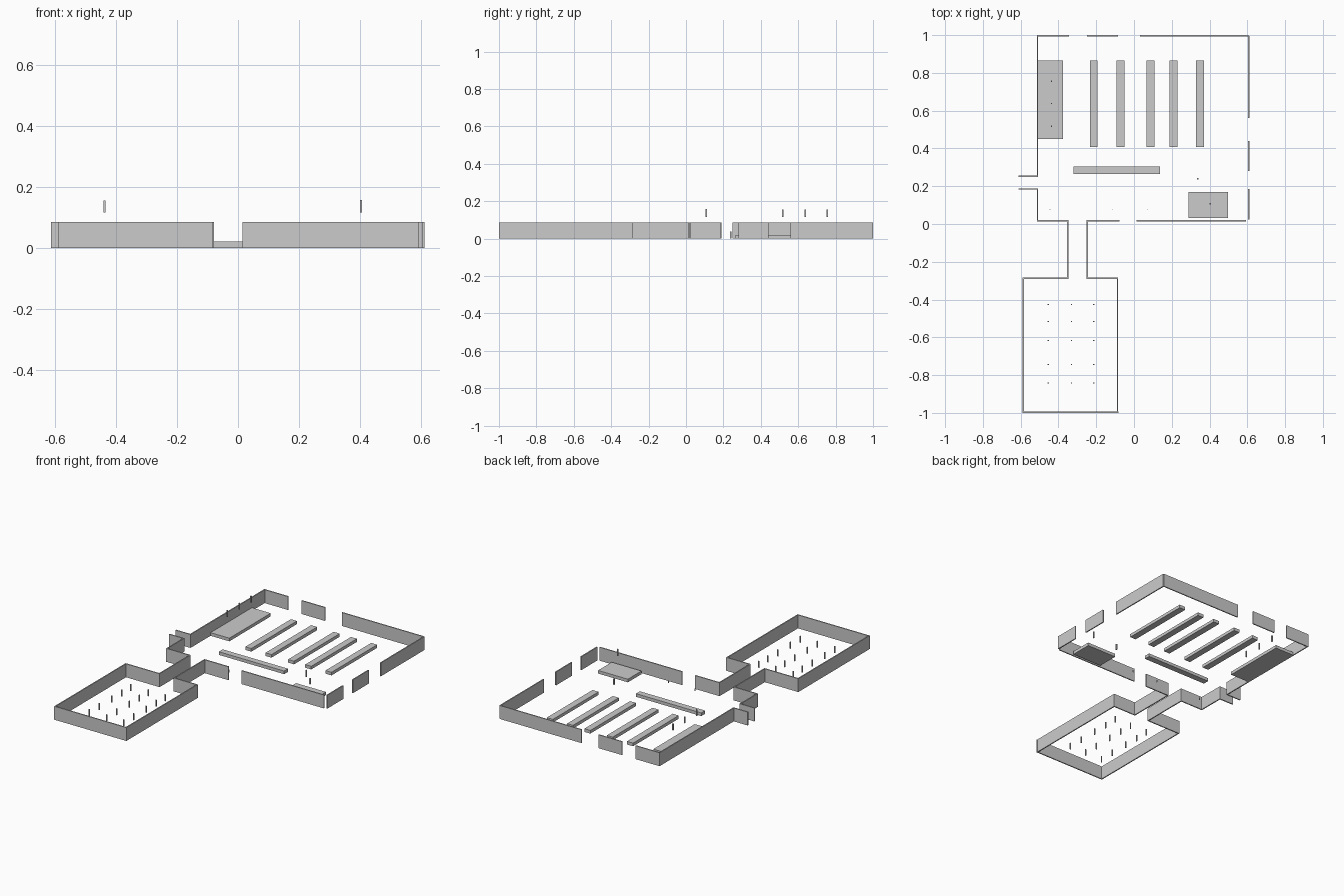
import bpy

if "Cube" in bpy.data.objects:
    bpy.data.objects.remove(bpy.data.objects["Cube"])

WALL_H = 0.085
T = 0.007        # wall thickness


def box(name, x0, x1, y0, y1, z0, z1):
    """Axis-aligned box from its extents."""
    bpy.ops.mesh.primitive_cube_add(size=1, location=((x0 + x1) / 2, (y0 + y1) / 2, (z0 + z1) / 2))
    ob = bpy.context.object
    ob.name = name
    ob.scale = (x1 - x0, y1 - y0, z1 - z0)
    bpy.ops.object.transform_apply(location=False, rotation=False, scale=True)
    return ob


def wall_x(name, y, x0, x1):
    """Wall running along x, centred on y."""
    return box(name, x0, x1, y - T / 2, y + T / 2, 0, WALL_H)


def wall_y(name, x, y0, y1):
    """Wall running along y, centred on x."""
    return box(name, x - T / 2, x + T / 2, y0, y1, 0, WALL_H)


def post(name, x, y, z0, z1, w):
    return box(name, x - w / 2, x + w / 2, y - w / 2, y + w / 2, z0, z1)


# Main hall walls with door gaps
for x0, x1 in ((-0.514, -0.345), (-0.25, -0.085), (0.033, 0.605)):
    wall_x("hall_back_wall", 0.9965, x0, x1)
for y0, y1 in ((0.56, 0.995), (0.28, 0.44), (0.025, 0.185)):
    wall_y("hall_right_wall", 0.607, y0, y1)
for y0, y1 in ((0.018, 0.185), (0.252, 1.0)):
    wall_y("hall_left_wall", -0.511, y0, y1)
for x0, x1 in ((-0.514, -0.348), (-0.248, -0.078), (0.014, 0.593)):
    wall_x("hall_front_wall", 0.018, x0, x1)

# Side entrance stubs
for y in (0.185, 0.252):
    wall_x("side_entrance_wall", y, -0.612, -0.508)

# Corridor
for x in (-0.351, -0.247):
    wall_y("corridor_wall", x, -0.29, 0.0215)

# Small room
wall_x("room_front_wall", -0.9965, -0.589, -0.082)
wall_y("room_left_wall", -0.586, -1.0, -0.284)
wall_y("room_right_wall", -0.087, -1.0, -0.284)
wall_x("room_back_wall", -0.287, -0.589, -0.348)
wall_x("room_back_wall", -0.287, -0.25, -0.084)

# Long shelf rows, counter and low platforms
for x in (-0.213, -0.071, 0.087, 0.208, 0.35):
    box("shelf_row", x - 0.021, x + 0.021, 0.407, 0.865, 0, 0.02)
box("counter", -0.32, 0.138, 0.265, 0.304, 0, 0.02)
box("left_platform", -0.51, -0.376, 0.45, 0.865, 0, 0.02)
box("right_platform", 0.289, 0.498, 0.033, 0.17, 0, 0.02)

# Raised posts above the platforms
for y in (0.517, 0.638, 0.755):
    post("raised_post", -0.437, y, 0.115, 0.155, 0.007)
post("raised_post", 0.403, 0.108, 0.115, 0.157, 0.007)
post("hall_post", 0.338, 0.24, 0.0, 0.037, 0.008)

# Small markers near the front wall
for x in (-0.445, -0.115, 0.07):
    post("small_marker", x, 0.075, 0.018, 0.033, 0.004)

# Grid of posts in the small room
for x in (-0.454, -0.331, -0.213):
    for y in (-0.427, -0.517, -0.617, -0.743, -0.842):
        post("room_post", x, y, 0.0, 0.042, 0.006)
